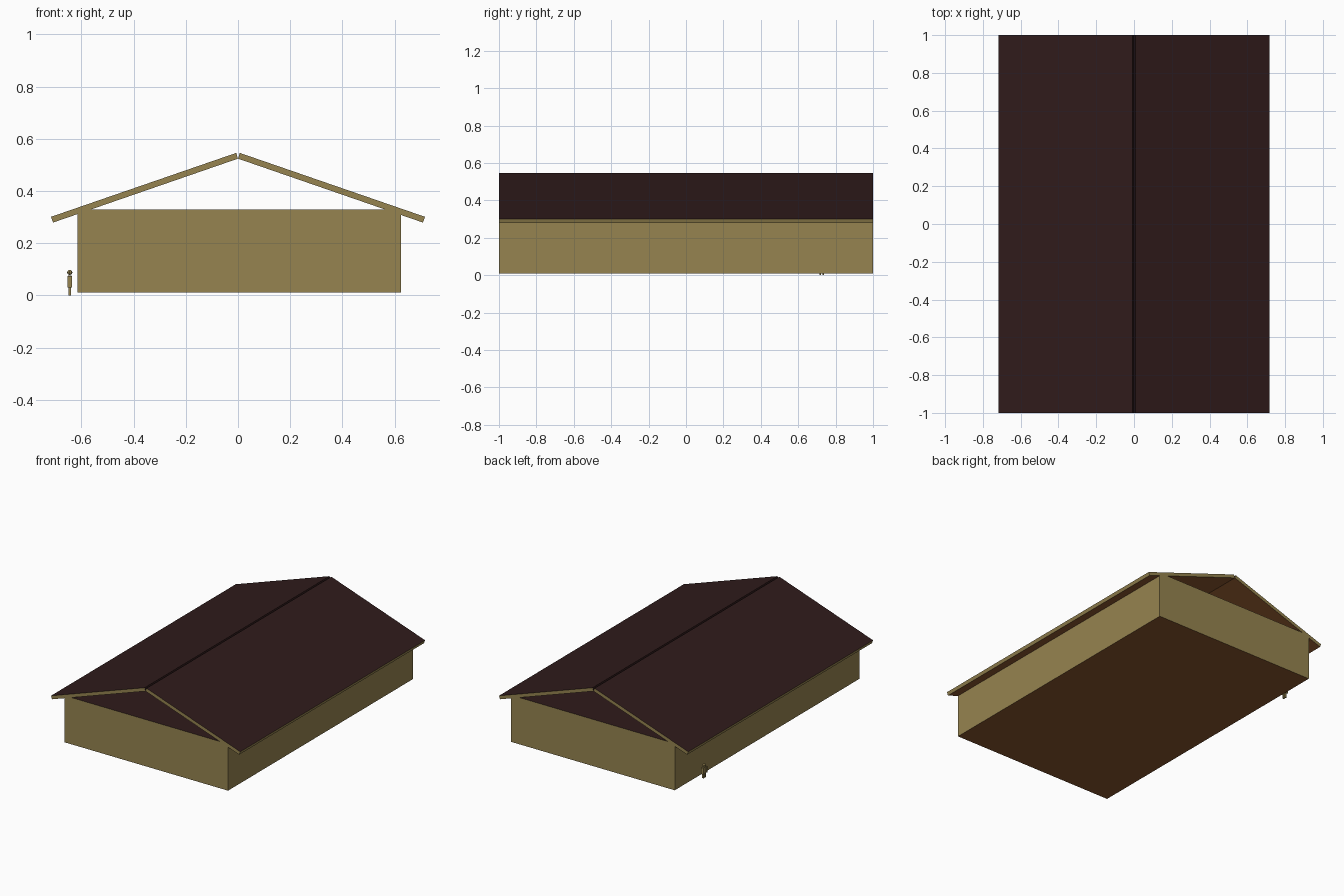
import bpy, bmesh
from mathutils import Vector

if "Cube" in bpy.data.objects:
    bpy.data.objects.remove(bpy.data.objects["Cube"])


def material(name, rgb):
    m = bpy.data.materials.new(name)
    m.diffuse_color = (*rgb, 1)
    m.use_nodes = True
    m.node_tree.nodes["Principled BSDF"].inputs["Base Color"].default_value = m.diffuse_color
    return m


TAN = material("tan wall", (0.305, 0.230, 0.080))
DARK = material("dark roof", (0.029, 0.011, 0.011))
BROWN = material("brown underside", (0.250, 0.090, 0.026))


def finish(name, bm, three_tone=True):
    """Make the object; upward faces dark, downward faces brown, the rest tan."""
    bmesh.ops.recalc_face_normals(bm, faces=bm.faces)
    mesh = bpy.data.meshes.new(name)
    for m in (TAN, DARK, BROWN):
        mesh.materials.append(m)
    if three_tone:
        for f in bm.faces:
            f.material_index = 1 if f.normal.z > 0.8 else 2 if f.normal.z < -0.8 else 0
            if abs(f.calc_center_median().x) < 0.01 and f.normal.z > 0.1:
                f.material_index = 1              # slab ends at the ridge
    bm.to_mesh(mesh)
    bm.free()
    obj = bpy.data.objects.new(name, mesh)
    bpy.context.collection.objects.link(obj)
    return obj


def prism(name, profile):
    """Extrude an (x, z) profile along the full length of the building."""
    bm = bmesh.new()
    face = bm.faces.new([bm.verts.new((x, -1, z)) for x, z in profile])
    side = bmesh.ops.extrude_face_region(bm, geom=[face])["geom"]
    verts = [v for v in side if isinstance(v, bmesh.types.BMVert)]
    bmesh.ops.translate(bm, verts=verts, vec=(0, 2, 0))
    return finish(name, bm)


# Main hall and its two roof slabs
prism("hall", [(-0.615, 0.01), (0.625, 0.01), (0.625, 0.33), (-0.615, 0.33)])
for s, side in ((-1, "left"), (1, "right")):
    prism(side + "_roof_slab", [(0, 0.524), (s * 0.007, 0.546),
                                (s * 0.717, 0.301), (s * 0.709, 0.279)])

# Small standing figure beside the wall, arms spread along y
FX, FY = -0.645, 0.725
bm = bmesh.new()


def block(y, z, size):
    verts = bmesh.ops.create_cube(bm, size=1)["verts"]
    bmesh.ops.scale(bm, verts=verts, vec=size)
    bmesh.ops.translate(bm, verts=verts, vec=Vector((FX, FY + y, z)))


block(0, 0.056, (0.014, 0.024, 0.042))           # torso
for s in (-1, 1):
    block(s * 0.008, 0.018, (0.011, 0.009, 0.036))   # legs
    block(s * 0.017, 0.052, (0.018, 0.008, 0.044))   # arms
head = bmesh.ops.create_uvsphere(bm, u_segments=8, v_segments=6, radius=0.01)["verts"]
bmesh.ops.translate(bm, verts=head, vec=(FX, FY, 0.088))
finish("standing_figure", bm, three_tone=False)
